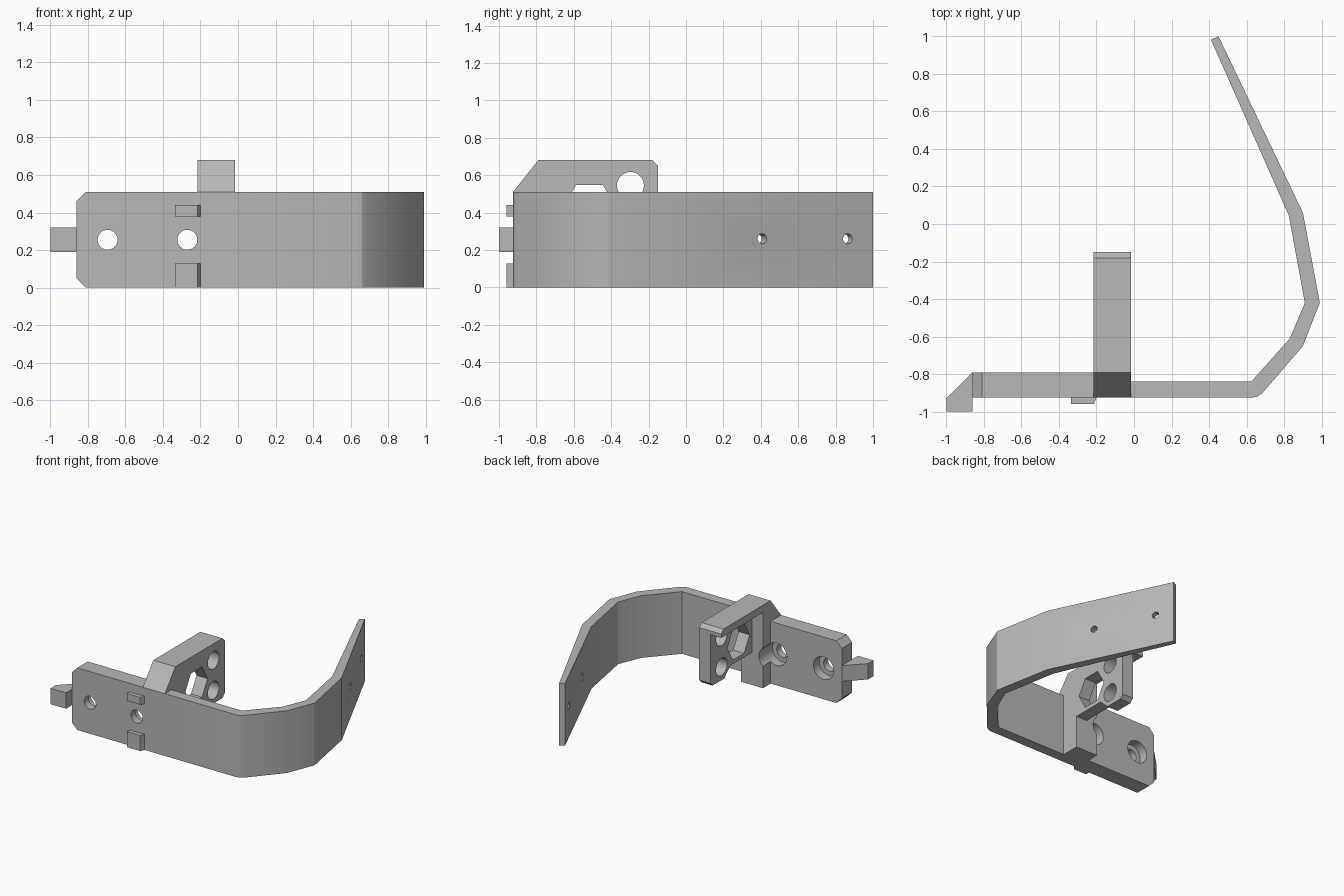
import bpy, bmesh, math
from mathutils import Vector

cube = bpy.data.objects.get("Cube")
if cube:
    bpy.data.objects.remove(cube)

grey = bpy.data.materials.new("plain grey")
grey.use_nodes = True
grey.diffuse_color = (0.48, 0.48, 0.48, 1)
grey.node_tree.nodes["Principled BSDF"].inputs["Base Color"].default_value = grey.diffuse_color


def prism(name, outline, axis, start, end):
    """Extrude a 2D outline along one axis."""
    place = {"x": lambda p, d: (d, p[0], p[1]),
             "y": lambda p, d: (p[0], d, p[1]),
             "z": lambda p, d: (p[0], p[1], d)}[axis]
    bm = bmesh.new()
    base = bm.faces.new([bm.verts.new(place(p, start)) for p in outline])
    new = bmesh.ops.extrude_face_region(bm, geom=[base], use_keep_orig=True)["geom"]
    shift = Vector(place((0, 0), end - start))
    bmesh.ops.translate(bm, vec=shift, verts=[v for v in new if isinstance(v, bmesh.types.BMVert)])
    bmesh.ops.recalc_face_normals(bm, faces=bm.faces)
    mesh = bpy.data.meshes.new(name)
    bm.to_mesh(mesh)
    bm.free()
    mesh.materials.append(grey)
    obj = bpy.data.objects.new(name, mesh)
    bpy.context.collection.objects.link(obj)
    return obj


def rect(a0, a1, b0, b1):
    return [(a0, b0), (a1, b0), (a1, b1), (a0, b1)]


def ring(a, b, radius, sides=32):
    return [(a + radius * math.cos(math.tau * i / sides),
             b + radius * math.sin(math.tau * i / sides)) for i in range(sides)]


def cut(obj, cutters):
    """Subtract the cutters, then remove them."""
    for c in cutters:
        mod = obj.modifiers.new("cut", "BOOLEAN")
        mod.operation, mod.solver, mod.object = "DIFFERENCE", "EXACT", c
    bpy.context.view_layer.update()
    done = bpy.data.meshes.new_from_object(obj.evaluated_get(bpy.context.evaluated_depsgraph_get()))
    obj.modifiers.clear()
    obj.data = done
    for c in cutters:
        bpy.data.objects.remove(c)


FRONT, BACK, TOP = -0.925, -0.79, 0.51
SCREWS, SCREW_Z = (-0.695, -0.27), 0.255

# Mounting plate with counterbored screw holes
plate = prism("mounting_plate", [(-0.215, 0), (-0.215, TOP), (-0.81, TOP), (-0.86, 0.46),
                                 (-0.86, 0.05), (-0.81, 0)], "y", FRONT, BACK)
cutters = []
for x in SCREWS:
    cutters.append(prism("screw_cutter", ring(x, SCREW_Z, 0.053), "y", -1.1, -0.6))
    cutters.append(prism("bore_cutter", ring(x, SCREW_Z, 0.092), "y", -0.865, -0.6))
cut(plate, cutters)

# Standing bracket: front pillar, thin web and overhanging top rim
bracket = prism("standing_bracket", [
    (FRONT, 0), (FRONT, TOP), (BACK, 0.68), (-0.18, 0.68), (-0.15, 0.65), (-0.15, 0.22),
    (-0.18, 0.19), (-0.33, 0.19), (-0.41, 0.265), (-0.69, 0.265), (-0.69, 0)], "x", -0.215, -0.015)
cut(bracket, [
    prism("recess_cutter", rect(-0.69, 0.1, -0.1, 0.62), "x", -0.4, -0.115),
    prism("hex_cutter", ring(-0.516, 0.423, 0.144, 6), "x", -0.4, 0.2),
    prism("upper_hole_cutter", ring(-0.297, 0.545, 0.072), "x", -0.4, 0.2),
    prism("lower_hole_cutter", ring(-0.297, 0.298, 0.072), "x", -0.4, 0.2),
    prism("bore_cutter", ring(SCREWS[1], SCREW_Z, 0.092), "y", -0.865, -0.6)])

# Bent band with two small holes square to its last straight run
band = prism("bent_band", [
    (-0.015, FRONT), (0.63, FRONT), (0.66, -0.918), (0.685, -0.9), (0.9, -0.65), (0.99, -0.42),
    (0.9, 0.06), (0.45, 1.0), (0.41, 0.982), (0.825, 0.045), (0.91, -0.42), (0.83, -0.61),
    (0.625, -0.84), (-0.015, -0.84)], "z", 0, TOP)
run = Vector((-0.45, 0.94, 0)).normalized()
pins = []
for y in (0.4, 0.86):
    pin = prism("pin_cutter", ring(0, 0, 0.027, 20), "x", -0.15, 0.15)
    pin.location = (0.72 - (y - 0.4) * 0.465, y, 0.26)
    pin.rotation_euler.z = math.atan2(-run.x, run.y)
    pins.append(pin)
cut(band, pins)

# Hook on the plate's end
prism("end_hook", [(-1, -1), (-0.86, -1), (-0.86, BACK), (-1, -0.93)], "z", 0.19, 0.32)

# Two small clips on the front
for name, low, high in (("lower_clip", 0, 0.128), ("upper_clip", 0.38, 0.44)):
    prism(name, [(-0.335, FRONT), (-0.335, -0.96), (-0.215, -0.96), (-0.2, FRONT)], "z", low, high)

# Smooth the round walls and keep the corners crisp
for obj in bpy.context.collection.objects:
    if obj.type == "MESH" and grey.name in obj.data.materials:
        bpy.ops.object.select_all(action="DESELECT")
        obj.select_set(True)
        bpy.context.view_layer.objects.active = obj
        bpy.ops.object.shade_smooth_by_angle(angle=math.radians(20))
